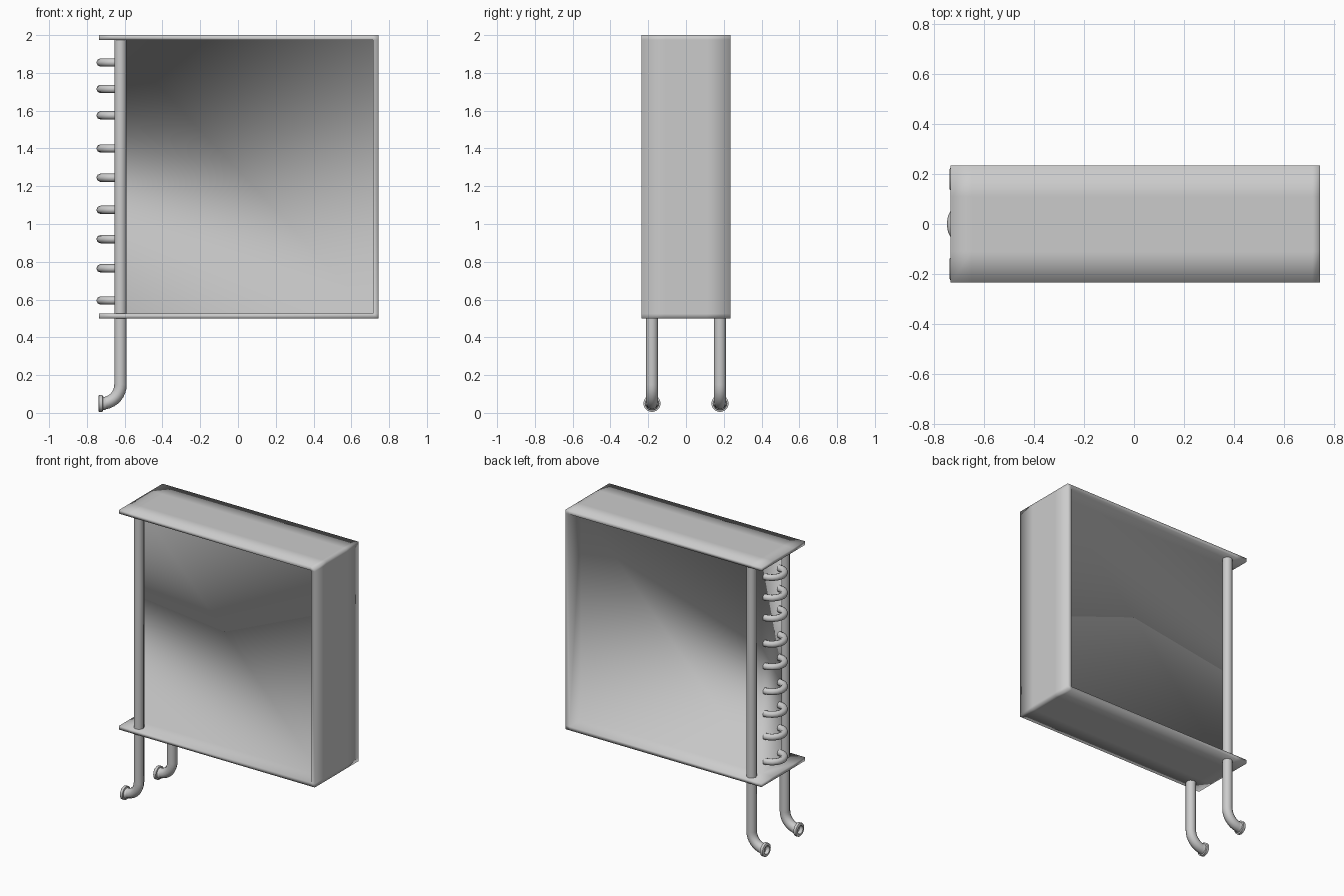
import bpy, bmesh, math
from itertools import product
from mathutils import Vector

if "Cube" in bpy.data.objects:
    bpy.data.objects.remove(bpy.data.objects["Cube"])

metal = bpy.data.materials.new("grey_metal")
metal.use_nodes = True
grey = (0.6, 0.6, 0.6, 1)
metal.diffuse_color = grey
metal.node_tree.nodes["Principled BSDF"].inputs["Base Color"].default_value = grey


def add_mesh(name, bm):
    mesh = bpy.data.meshes.new(name)
    bm.to_mesh(mesh)
    bm.free()
    mesh.materials.append(metal)
    mesh.shade_smooth()
    obj = bpy.data.objects.new(name, mesh)
    bpy.context.collection.objects.link(obj)
    return obj


def tube(name, points, radius):
    """Round pipe along a path, turned into a mesh."""
    curve = bpy.data.curves.new(name, "CURVE")
    curve.dimensions = "3D"
    curve.bevel_depth = radius
    curve.bevel_resolution = 2
    curve.use_fill_caps = True
    spline = curve.splines.new("POLY")
    spline.points.add(len(points) - 1)
    for p, co in zip(spline.points, points):
        p.co = (*co, 1)
    spline.use_smooth = True
    curve.materials.append(metal)
    obj = bpy.data.objects.new(name, curve)
    bpy.context.collection.objects.link(obj)
    bpy.ops.object.select_all(action="DESELECT")
    obj.select_set(True)
    bpy.context.view_layer.objects.active = obj
    bpy.ops.object.convert(target="MESH")
    bpy.ops.object.shade_smooth_by_angle(angle=math.radians(50))
    return obj


def arc(centre, radius, start, end, steps):
    """Points on an arc, as pairs of plane coordinates."""
    for i in range(steps + 1):
        a = math.radians(start + (end - start) * i / steps)
        yield centre[0] + radius * math.cos(a), centre[1] + radius * math.sin(a)


# Housing and recessed core: one skin around the solid cells of a block
breaks = ((-0.735, -0.65, 0.715, 0.745),
          (-0.235, -0.11, 0.11, 0.235),
          (0.5, 0.525, 1.975, 2.0))


def solid(c):
    if min(c) < 0 or max(c) > 2:
        return False
    plate, side_wall, core = c[2] != 1, c[0] == 2, c[0] == 1 and c[1] == 1
    return plate or side_wall or core


bm = bmesh.new()
verts = {}


def corner(key):
    if key not in verts:
        verts[key] = bm.verts.new([breaks[a][key[a]] for a in range(3)])
    return verts[key]


for cell in product(range(3), repeat=3):
    if not solid(cell):
        continue
    for axis, step in product(range(3), (-1, 1)):
        neighbour = list(cell)
        neighbour[axis] += step
        if solid(neighbour):
            continue
        u, v = (axis + 1) % 3, (axis + 2) % 3
        loop = []
        for du, dv in ((0, 0), (1, 0), (1, 1), (0, 1)):
            key = list(cell)
            key[axis] += step > 0
            key[u] += du
            key[v] += dv
            loop.append(corner(tuple(key)))
        bm.faces.new(loop if step > 0 else loop[::-1])
bmesh.ops.dissolve_limit(bm, angle_limit=math.radians(1), verts=bm.verts, edges=bm.edges)
add_mesh("housing_and_core", bm)

# Return bends on the open end of the core
for i, z in enumerate((1.855, 1.715, 1.575, 1.4, 1.245, 1.075, 0.92, 0.765, 0.595)):
    bend = [(x, y, z) for x, y in arc((-0.65, 0), 0.078, 90, 270, 10)]
    path = [(-0.63, 0.078, z)] + bend + [(-0.63, -0.078, z)]
    tube(f"return_bend_{i + 1}", path, 0.022)

# Header pipes with an elbow and a flanged mouth
flange_profile = ((-0.7, 0.033), (-0.715, 0.036), (-0.717, 0.045), (-0.735, 0.045),
                  (-0.738, 0.041), (-0.738, 0.028), (-0.715, 0.025), (-0.715, 0))
for side, y in (("front", -0.18), ("back", 0.18)):
    elbow = [(x, y, z) for x, z in arc((-0.722, 0.15), 0.1, 0, -80, 8)]
    tube(f"{side}_header_pipe", [(-0.622, y, 1.98)] + elbow + [(-0.712, y, 0.05)], 0.033)

    bm = bmesh.new()
    ring = [bm.verts.new((x, y, 0.05 + r)) for x, r in flange_profile]
    edges = [bm.edges.new(pair) for pair in zip(ring, ring[1:])]
    bmesh.ops.spin(bm, geom=ring + edges, cent=(0, y, 0.05), axis=(1, 0, 0),
                   angle=math.tau, steps=24)
    bmesh.ops.remove_doubles(bm, verts=bm.verts, dist=0.0005)
    bmesh.ops.recalc_face_normals(bm, faces=bm.faces)
    # Keep the outer rim facing outwards
    rim = max(bm.faces, key=lambda f: f.calc_center_median().z)
    if rim.normal.dot(Vector((0, 0, 1))) < 0:
        bmesh.ops.reverse_faces(bm, faces=bm.faces)
    flange = add_mesh(f"{side}_flange", bm)
    bpy.ops.object.select_all(action="DESELECT")
    flange.select_set(True)
    bpy.context.view_layer.objects.active = flange
    bpy.ops.object.shade_smooth_by_angle(angle=math.radians(40))
